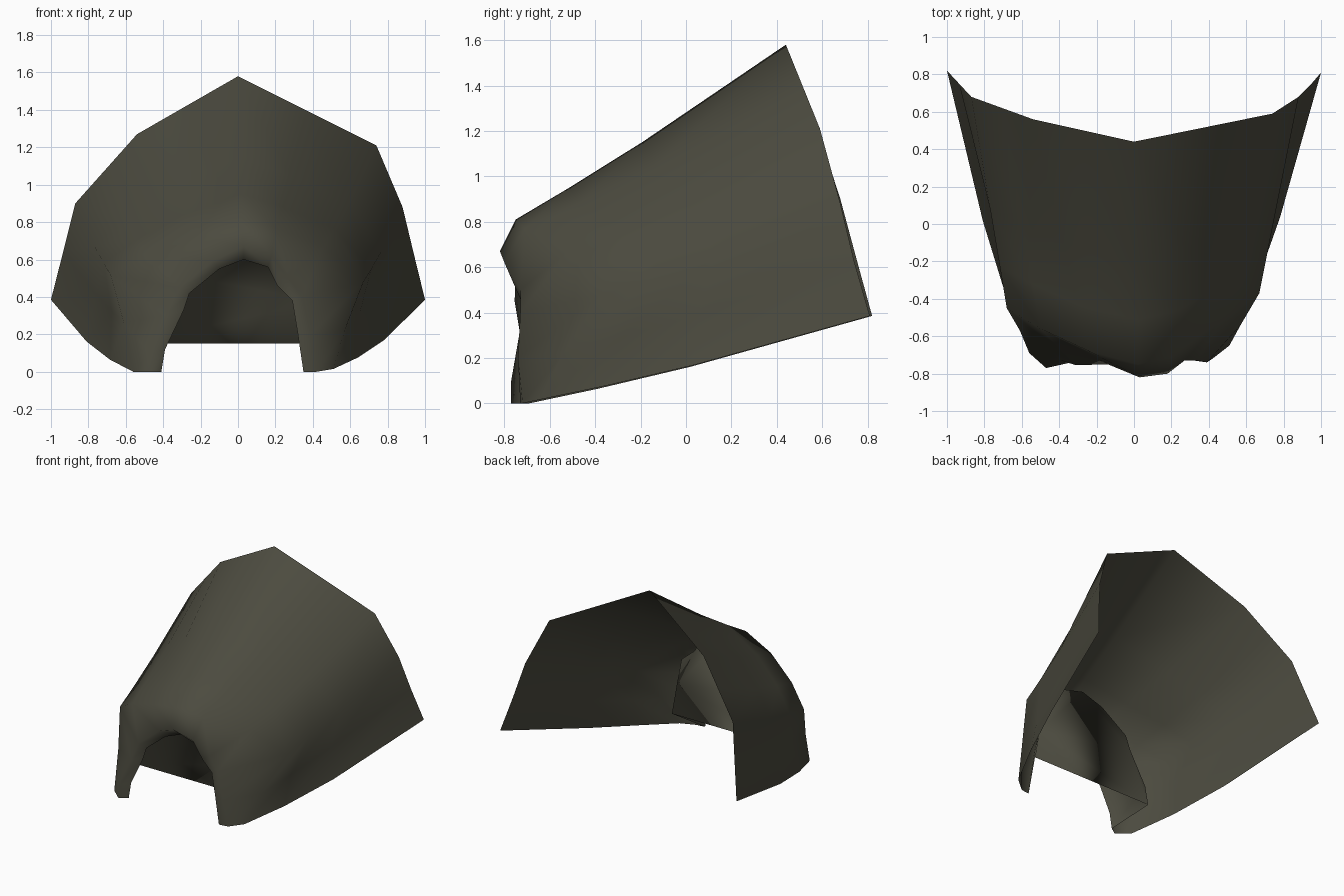
import bpy, bmesh, math
from mathutils import Vector

if "Cube" in bpy.data.objects:
    bpy.data.objects.remove(bpy.data.objects["Cube"])

stone = bpy.data.materials.new("dark olive stone")
stone.diffuse_color = (0.072, 0.070, 0.050, 1)
stone.use_nodes = True
stone.node_tree.nodes["Principled BSDF"].inputs["Base Color"].default_value = stone.diffuse_color


def loft(name, rings, cap=False):
    """Skin a sheet over successive open arches that run from left to right."""
    bm = bmesh.new()
    rows = [[bm.verts.new(p) for p in ring] for ring in rings]
    for a, b in zip(rows, rows[1:]):
        for i in range(len(a) - 1):
            bm.faces.new((a[i], b[i], b[i + 1], a[i + 1]))
    if cap:
        bm.faces.new(list(reversed(rows[-1])))
    me = bpy.data.meshes.new(name)
    bm.to_mesh(me)
    bm.free()
    me.materials.append(stone)
    ob = bpy.data.objects.new(name, me)
    bpy.context.collection.objects.link(ob)
    bpy.ops.object.select_all(action='DESELECT')
    ob.select_set(True)
    bpy.context.view_layer.objects.active = ob
    bpy.ops.object.shade_smooth_by_angle(angle=math.radians(150))
    return ob


def between(a, b, t):
    """Arch part-way between two arches, sagging slightly, with its feet spread."""
    out = [Vector(p).lerp(Vector(q), t) for p, q in zip(a, b)]
    for v in out:
        v.z -= .08 * t * (1 - t)
    for v in (out[0], out[-1]):
        v.x *= 1.055
    return out


# open back rim of the shell
rim = [(-1, .82, .385), (-.935, .75, .64), (-.87, .68, .90), (-.705, .62, 1.085),
       (-.54, .56, 1.27), (0, .44, 1.58), (.37, .515, 1.395), (.74, .59, 1.21),
       (.88, .68, .88), (.94, .74, .63), (1, .81, .385)]
# front shoulder, where the roof turns down
shoulder = [(-.56, -.69, 0), (-.61, -.57, .26), (-.68, -.45, .515), (-.50, -.56, .63),
            (-.24, -.68, .74), (.02, -.75, .81), (.20, -.71, .77), (.46, -.52, .67),
            (.67, -.37, .48), (.57, -.54, .22), (.51, -.65, .015)]
# foremost line of the lip
lip = [(-.47, -.77, 0), (-.47, -.77, .10), (-.39, -.73, .30), (-.31, -.755, .45),
       (-.14, -.75, .59), (.03, -.82, .67), (.18, -.80, .62), (.27, -.73, .50),
       (.34, -.73, .40), (.39, -.74, .20), (.42, -.72, 0)]
# cave mouth outline (x, z)
mouth_xz = [(-.41, 0), (-.39, .12), (-.29, .33), (-.26, .42), (-.10, .55), (.03, .60),
            (.16, .56), (.21, .46), (.29, .38), (.32, .20), (.35, 0)]
mouth = [(x, -.73, z) for x, z in mouth_xz]
# cave back: mouth outline enlarged and raised
back = [(x * 1.36, -.51, .15 + z * 1.15) for x, z in mouth_xz]

loft("rock_shell", [rim, between(rim, shoulder, .53),
                    between(rim, shoulder, .80), shoulder, lip, mouth])
loft("cave_lining", [mouth, back], cap=True)
